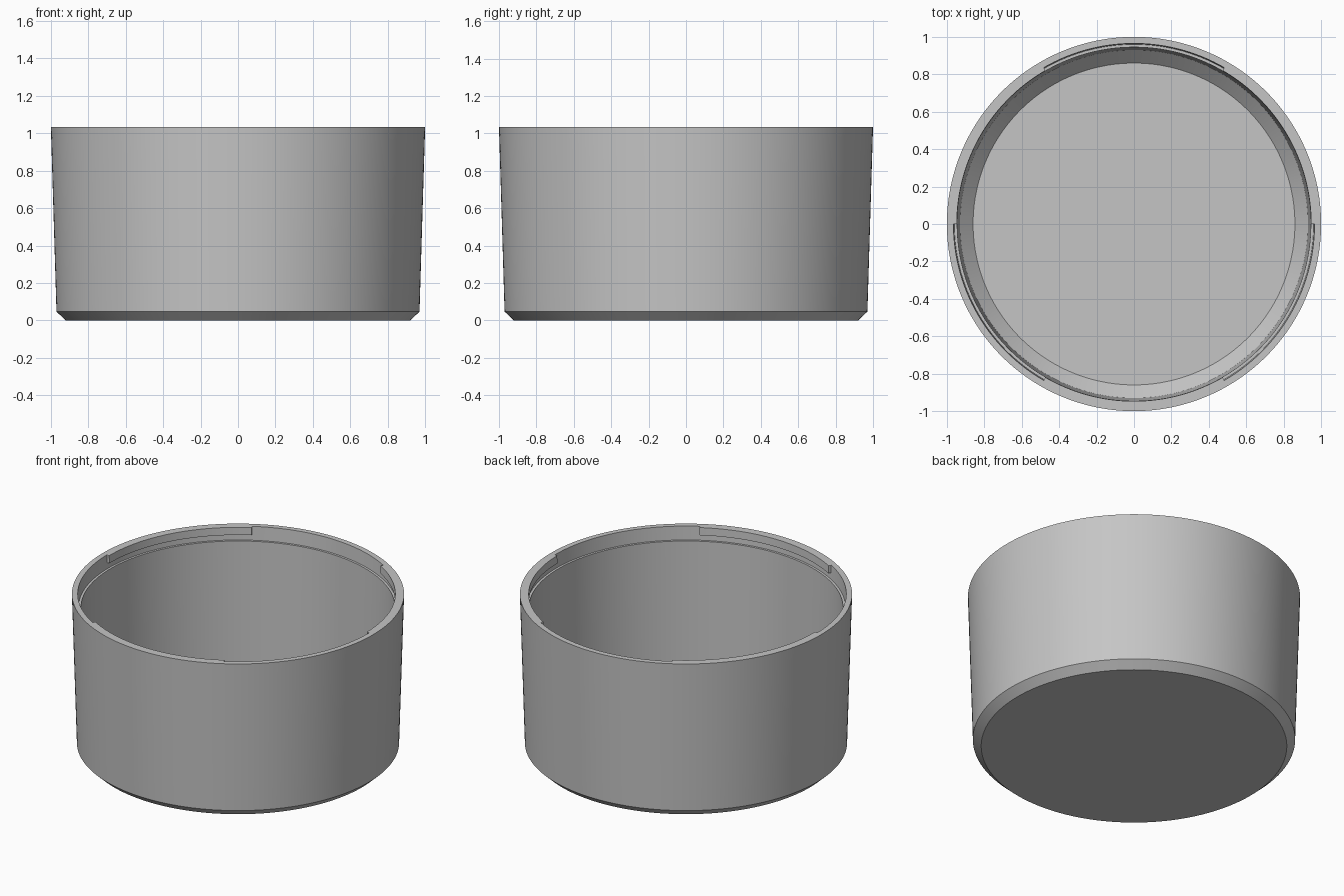
import bpy, bmesh
from math import radians, cos, sin

if "Cube" in bpy.data.objects:
    bpy.data.objects.remove(bpy.data.objects["Cube"], do_unlink=True)

GREY = (0.56, 0.56, 0.56, 1)
mat = bpy.data.materials.new("plain grey")
mat.use_nodes = True
mat.diffuse_color = GREY
mat.node_tree.nodes["Principled BSDF"].inputs["Base Color"].default_value = GREY

TOP = 1.035


def sweep(name, profile, start, end, steps, closed):
    """Turn a (radius, height) profile around z, as a full lathe or a capped arc."""
    bm = bmesh.new()
    full = end - start == 360
    rings = []
    for i in range(steps if full else steps + 1):
        a = radians(start + (end - start) * i / steps)
        rings.append([bm.verts.new((r * cos(a), r * sin(a), z)) for r, z in profile])
    n = len(profile)
    for i in range(steps):
        a, b = rings[i], rings[(i + 1) % len(rings)]
        for j in range(n if closed else n - 1):
            k = (j + 1) % n
            bm.faces.new((a[j], b[j], b[k], a[k]))
    if closed:
        bm.faces.new(rings[0])
        bm.faces.new(rings[-1])
    else:
        # flat underside and floor discs
        bm.faces.new([ring[0] for ring in rings])
        bm.faces.new([ring[-1] for ring in rings])
    bmesh.ops.recalc_face_normals(bm, faces=bm.faces)
    mesh = bpy.data.meshes.new(name)
    bm.to_mesh(mesh)
    bm.free()
    mesh.materials.append(mat)
    ob = bpy.data.objects.new(name, mesh)
    bpy.context.collection.objects.link(ob)
    bpy.ops.object.select_all(action="DESELECT")
    ob.select_set(True)
    bpy.context.view_layer.objects.active = ob
    bpy.ops.object.shade_smooth_by_angle(angle=radians(25))
    return ob


# Tapered cup: chamfered foot, outer wall, rim, recess, ledge, inner wall, floor
cup_profile = [(0.92, 0), (0.97, 0.047), (1.0, TOP), (0.965, TOP),
               (0.96, 0.945), (0.945, 0.945), (0.93, 0.11), (0.86, 0.04)]
sweep("cup_body", cup_profile, 0, 360, 180, False)

# Three locking lips under the rim, separated by open entry gaps
lip_profile = [(0.967, TOP), (0.947, TOP), (0.945, 0.985), (0.964, 0.985)]
for i in range(3):
    sweep(f"locking_lip_{i + 1}", lip_profile, i * 120, i * 120 + 60, 30, True)
